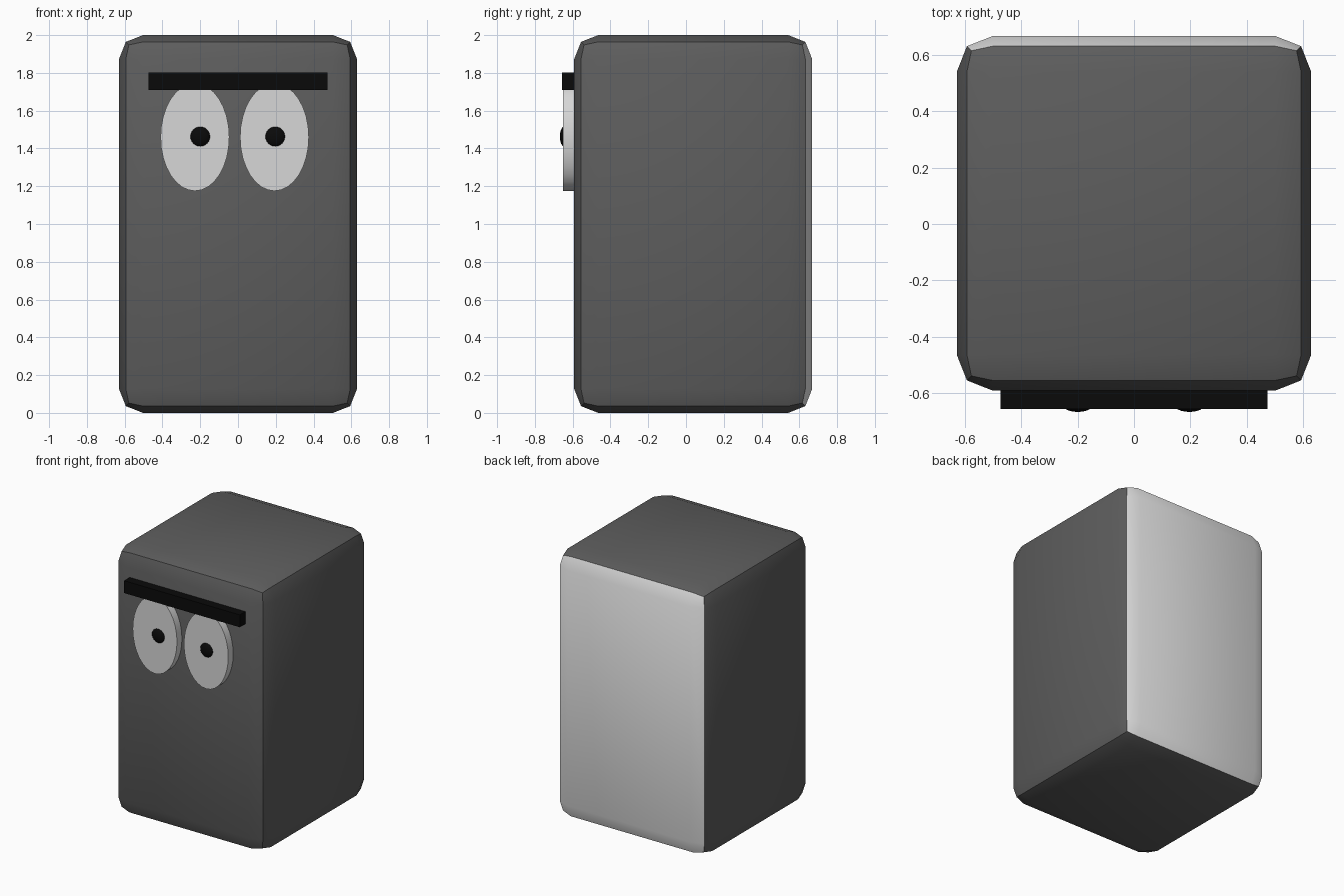
import bpy, bmesh, math
from mathutils import Vector

if "Cube" in bpy.data.objects:
    bpy.data.objects.remove(bpy.data.objects["Cube"])


def material(name, r, g, b):
    m = bpy.data.materials.new(name)
    m.diffuse_color = (r, g, b, 1)
    m.use_nodes = True
    m.node_tree.nodes["Principled BSDF"].inputs["Base Color"].default_value = m.diffuse_color
    return m


GREY = material("dark_grey", 0.11, 0.11, 0.11)
LIGHT = material("light_grey", 0.8, 0.8, 0.8)
WHITE = material("eye_white", 0.68, 0.68, 0.68)
BLACK = material("black", 0.003, 0.003, 0.003)


def finish(name, bm, *mats):
    bmesh.ops.recalc_face_normals(bm, faces=bm.faces)
    mesh = bpy.data.meshes.new(name)
    bm.to_mesh(mesh)
    bm.free()
    for m in mats:
        mesh.materials.append(m)
    ob = bpy.data.objects.new(name, mesh)
    bpy.context.collection.objects.link(ob)
    bpy.ops.object.select_all(action='DESELECT')
    ob.select_set(True)
    bpy.context.view_layer.objects.active = ob
    bpy.ops.object.shade_smooth_by_angle(angle=math.radians(30))
    return ob


# Body: 3x3 panel box whose edges and corners are drawn inwards; back side is lighter
half = Vector((0.63, 0.63, 1.0))
centre = Vector((0, 0.038, 1.0))
inset = {1: 0.0, 2: 0.036, 3: 0.052}
bm = bmesh.new()
bmesh.ops.create_cube(bm, size=2)
bmesh.ops.subdivide_edges(bm, edges=bm.edges[:], cuts=2, use_grid_fill=True)
for f in bm.faces:
    f.material_index = 1 if f.calc_center_median().y > 0.99 else 0
for v in bm.verts:
    outer = [abs(c) > 0.9 for c in v.co]
    pull = inset[sum(outer)]
    for i in range(3):
        size = half[i] - (pull if outer[i] else 0.127)
        v.co[i] = centre[i] + math.copysign(size, v.co[i])
finish("body", bm, GREY, LIGHT)

# Eyes and pupils
for side, eye_x, pupil_x in (("left", -0.228, -0.2), ("right", 0.193, 0.197)):
    bm = bmesh.new()
    bmesh.ops.create_cone(bm, cap_ends=True, segments=32, radius1=1, radius2=1, depth=1)
    for v in bm.verts:
        x, y, z = v.co
        v.co = (eye_x + 0.182 * x, -0.61 - 0.08 * z, 1.46 + 0.285 * y)
    finish(side + "_eye", bm, WHITE)

    bm = bmesh.new()
    bmesh.ops.create_uvsphere(bm, u_segments=24, v_segments=12, radius=1)
    for v in bm.verts:
        x, y, z = v.co
        v.co = (pupil_x + 0.054 * x, -0.643 - 0.025 * z, 1.463 + 0.054 * y)
    finish(side + "_pupil", bm, BLACK)

# Brow bar
bm = bmesh.new()
bmesh.ops.create_cube(bm, size=1)
for v in bm.verts:
    v.co = (v.co.x * 0.95, -0.615 + v.co.y * 0.084, 1.756 + v.co.z * 0.092)
finish("brow", bm, BLACK)
